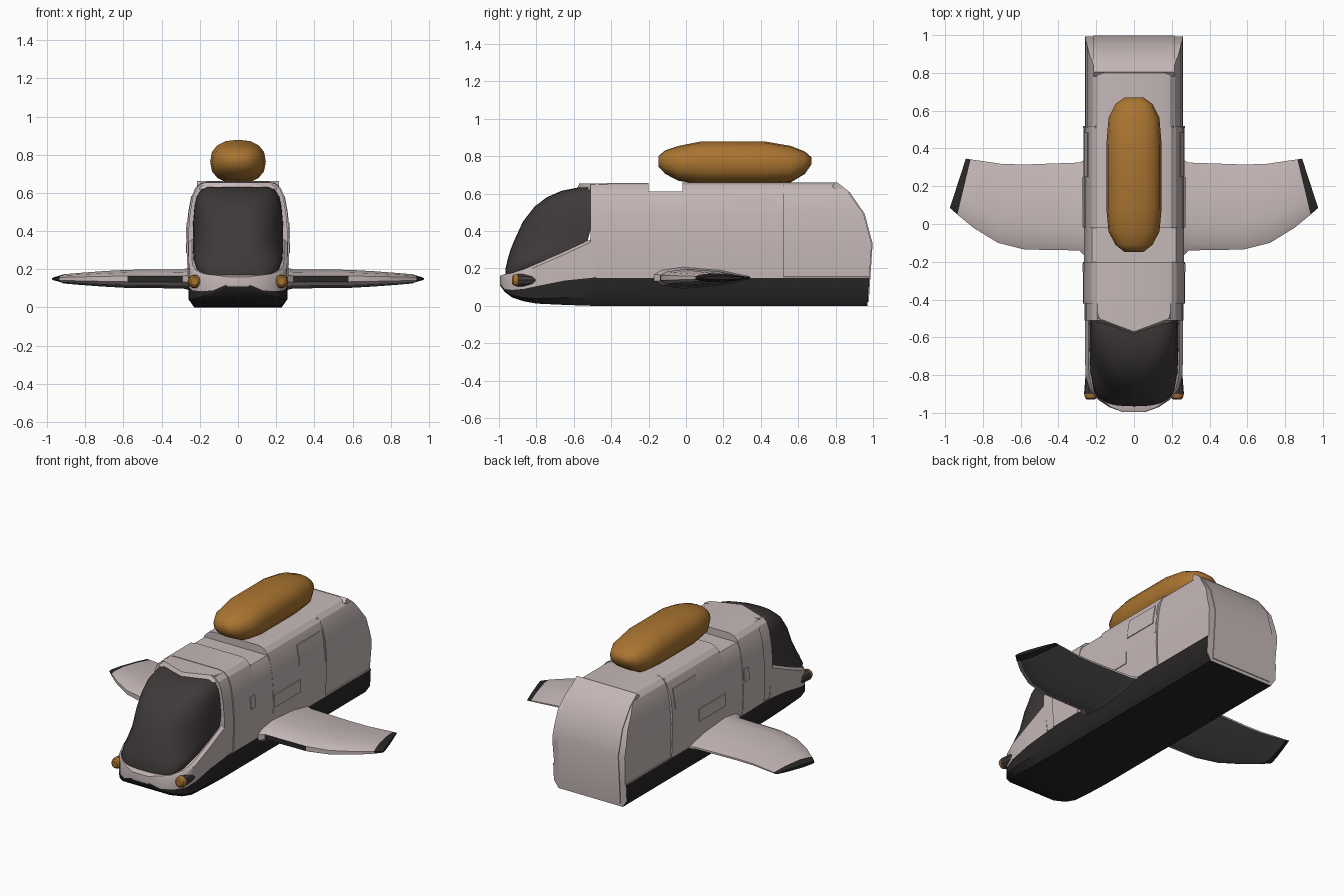
import bpy, bmesh, math

if "Cube" in bpy.data.objects:
    bpy.data.objects.remove(bpy.data.objects["Cube"])

def mat(name, r, g, b):
    m = bpy.data.materials.new(name)
    m.diffuse_color = (r, g, b, 1)
    m.use_nodes = True
    m.node_tree.nodes["Principled BSDF"].inputs["Base Color"].default_value = m.diffuse_color
    return m

LIGHT = mat("pale_grey", 0.56, 0.48, 0.475)
DARK = mat("hull_black", 0.022, 0.019, 0.019)
GLASS = mat("canopy_charcoal", 0.05, 0.042, 0.042)
ORANGE = mat("tank_orange", 0.40, 0.175, 0.03)
UNDER = mat("underside_grey", 0.14, 0.13, 0.13)

def finish(name, bm, mats, mirror=False, angle=35):
    bmesh.ops.recalc_face_normals(bm, faces=bm.faces[:])
    me = bpy.data.meshes.new(name)
    bm.to_mesh(me)
    bm.free()
    ob = bpy.data.objects.new(name, me)
    bpy.context.collection.objects.link(ob)
    for m in mats:
        me.materials.append(m)
    bpy.ops.object.select_all(action='DESELECT')
    ob.select_set(True)
    bpy.context.view_layer.objects.active = ob
    bpy.ops.object.shade_smooth_by_angle(angle=math.radians(angle))
    if mirror:
        md = ob.modifiers.new("mirror", 'MIRROR')
        md.use_axis[0] = True
    return ob

def loft(rings, rule=lambda i, j: 0, caps=(0, 0), closed=True):
    """Skin a list of equal-length point rings."""
    bm = bmesh.new()
    vs = [[bm.verts.new(p) for p in r] for r in rings]
    n = len(rings[0])
    for i in range(len(vs) - 1):
        for j in range(n if closed else n - 1):
            k = (j + 1) % n
            f = bm.faces.new((vs[i][j], vs[i][k], vs[i + 1][k], vs[i + 1][j]))
            f.material_index = rule(i, j)
    for r, c in ((vs[0], caps[0]), (vs[-1], caps[1])):
        if c is not None:
            bm.faces.new(r).material_index = c
    return bm

def both(half, y):
    """Mirror a half section (x, z) into a full ring at y."""
    return [(x, y, z) for x, z in half] + [(-x, y, z) for x, z in reversed(half)]

# Tail silhouette (y, z), used to cut the body and hull
TAIL = [(.8, .66), (.87, .605), (.95, .49), (.993, .33), (.97, 0)]

def cut_tail(bm):
    for (y0, z0), (y1, z1) in zip(TAIL, TAIL[1:]):
        geom = bm.verts[:] + bm.edges[:] + bm.faces[:]
        res = bmesh.ops.bisect_plane(bm, geom=geom, dist=1e-5, plane_co=(0, y0, z0),
                                     plane_no=(0, z0 - z1, y1 - y0), clear_outer=True)
        edges = [e for e in res['geom_cut'] if isinstance(e, bmesh.types.BMEdge) and e.is_boundary]
        if edges:
            bmesh.ops.edgeloop_fill(bm, edges=edges, mat_nr=0)

# Upper fuselage segments
PROF = [(.26, .155), (.266, .3), (.264, .4), (.255, .5), (.24, .58), (.222, .625), (.195, .65), (.16, .66)]
SEGS = [("cab_frame", -.51, -.42, .985, .655), ("door_section", -.42, -.2, 1.012, .658),
        ("roof_gap_section", -.2, -.02, 1.0, .612), ("main_section", -.02, .52, 1.005, .66),
        ("tail_section", .52, 1.1, .972, .66)]
for name, y0, y1, s, top in SEGS:
    half = [(x * s, min(z, top)) for x, z in PROF]
    bm = loft([both(half, y0), both(half, y1)])
    if y1 > 1:
        cut_tail(bm)
    finish(name, bm, [LIGHT], angle=25)

# Lower hull with nose: (y, half width, bottom, paint line, top)
HULL = [(-.995, .06, .11, .12, .16), (-.97, .13, .075, .09, .17), (-.93, .19, .045, .085, .175),
        (-.87, .238, .025, .09, .195), (-.8, .257, .012, .105, .225), (-.65, .26, .005, .135, .29),
        (-.5, .26, 0, .15, .36), (-.48, .26, 0, .155, .165), (1.1, .26, 0, .155, .165)]
rings = []
for y, w, zb, zk, zt in HULL:
    rings.append(both([(w * .88, zb), (w, zb + .3 * (zk - zb)), (w, zk), (w, zt - .015), (w * .93, zt)], y))
bm = loft(rings, lambda i, j: 1 if j in (0, 1, 7, 8, 9) else 0)
cut_tail(bm)
finish("lower_hull", bm, [LIGHT, DARK])

# Canopy glass: (z, half width, front y, back y)
GL = [(.163, .17, -.965, -.9), (.2, .215, -.965, -.85), (.25, .232, -.953, -.74), (.3, .236, -.938, -.62),
      (.35, .237, -.918, -.525), (.45, .235, -.872, -.5), (.53, .228, -.81, -.5), (.58, .217, -.745, -.5),
      (.615, .195, -.665, -.5), (.632, .16, -.58, -.5)]
N = 20
rings = []
for z, w, yf, yb in GL:
    ring = []
    for k in range(N + 1):
        c, s = math.cos(math.pi * k / N), max(0, math.sin(math.pi * k / N))
        ring.append((math.copysign(abs(c) ** .8, c) * w, yb - (yb - yf) * s ** .8, z))
    rings.append(ring)
finish("canopy", loft(rings, caps=(None, 0), closed=False), [GLASS], angle=50)

# Roof lip over the canopy
lip = [(-.215, -.48), (-.205, -.515), (-.12, -.545), (0, -.585), (.12, -.545), (.205, -.515), (.215, -.48)]
finish("roof_lip", loft([[(x, y, .62) for x, y in lip], [(x * .9, y + .015, .655) for x, y in lip]]), [LIGHT])

# Raised side panels that follow the fuselage curve
def side_x(z):
    for (x0, z0), (x1, z1) in zip(PROF, PROF[1:]):
        if z <= z1:
            return x0 + (x1 - x0) * (z - z0) / (z1 - z0)
    return PROF[-1][0]

def side_panel(name, y0, y1, z0, z1, m, t=.006):
    zs = [z0 + (z1 - z0) * k / 4 for k in range(5)]
    ring = [(side_x(z) + t, z) for z in zs] + [(side_x(z) - .01, z) for z in reversed(zs)]
    finish(name, loft([[(x, y, z) for x, z in ring] for y in (y0, y1)]), [m], True)

side_panel("side_window_panel", .25, .485, .455, .58, LIGHT)
side_panel("side_hatch_panel", -.015, .25, .285, .365, LIGHT)
side_panel("door_handle_panel", -.255, -.21, .365, .445, LIGHT, .009)
side_panel("rear_seam_rib", .508, .52, .38, .645, LIGHT)

# Raised tail hatch strip along the silhouette
outer = [(y + .005, z + .003) for y, z in TAIL[:-1]] + [(.977, .02)]
inner = [(y - .02, z - .02) for y, z in TAIL[:-1]] + [(.955, .02)]
ring = outer + inner[::-1]
finish("tail_hatch", loft([[(x, y, z) for y, z in ring] for x in (-.215, .215)]), [LIGHT], angle=20)

# Wings: (leading x, leading y, trailing x, trailing y, thickness)
WING = [(.25, -.18, .25, .345, 1.2), (.29, -.14, .29, .325, 1), (.58, -.135, .58, .315, .95),
        (.72, -.1, .7, .318, .8), (.85, -.02, .8, .333, .62), (.935, .05, .865, .342, .48),
        (.975, .085, .89, .346, .2)]
up = [(1, .006), (.7, .035), (.3, .05), (.08, .035), (0, .016)]
foil = up + [(c, -z) for c, z in reversed(up)]
rings = [[(xl + (xt - xl) * c, yl + (yt - yl) * c, .15 + z * s) for c, z in foil]
         for xl, yl, xt, yt, s in WING]

def wing_rule(i, j):
    if i == 5 or (j == 4 and i == 1):
        return 1
    return 2 if j in (6, 7, 8) else 0

finish("wing", loft(rings, wing_rule, (0, 1)), [LIGHT, DARK, UNDER], True)

# Roof tank: (y, half width, bottom, top)
TANK = [(-.148, .05, .745, .8), (-.11, .098, .705, .832), (-.04, .135, .668, .855), (.08, .146, .65, .879),
        (.42, .146, .65, .879), (.56, .135, .66, .855), (.635, .098, .705, .825), (.67, .05, .755, .795)]
rings = []
for y, w, zb, zt in TANK:
    ring = []
    for k in range(16):
        c, s = math.cos(math.tau * k / 16), math.sin(math.tau * k / 16)
        ring.append((math.copysign(abs(c) ** .85, c) * w, y,
                     (zb + zt) / 2 + math.copysign(abs(s) ** .85, s) * (zt - zb) / 2))
    rings.append(ring)
finish("roof_tank", loft(rings), [ORANGE], angle=60)

# Nose lamps: dark barrel with an orange lens
LAMP = [(-.93, .02), (-.922, .03), (-.9, .036), (-.895, .036), (-.79, .028)]
rings = [[(.228 + r * math.cos(math.tau * k / 10), y, .137 + r * math.sin(math.tau * k / 10))
          for k in range(10)] for y, r in LAMP]
finish("nose_lamp", loft(rings, lambda i, j: 0 if i < 2 else 1, (0, 1)), [ORANGE, GLASS], True)
